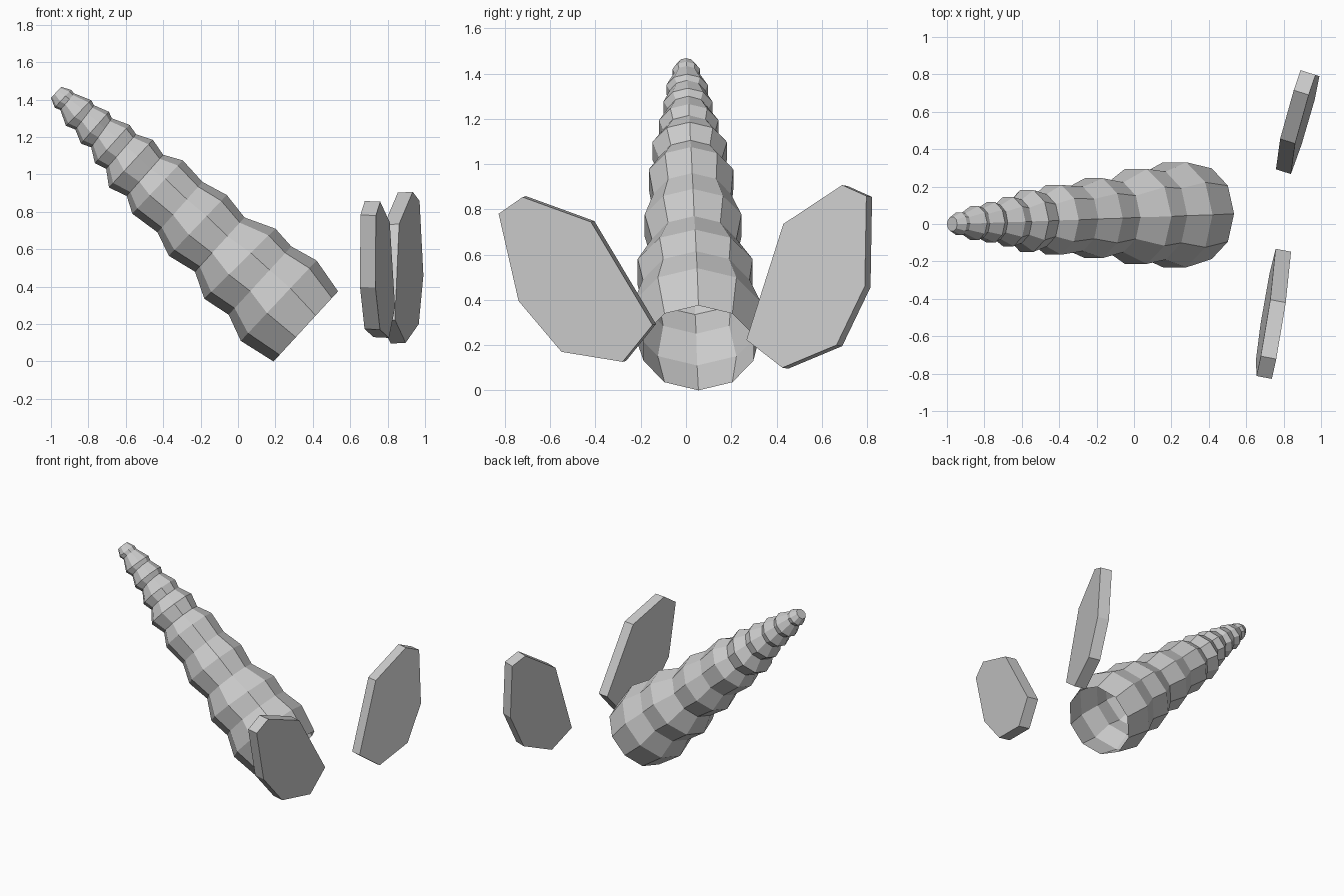
import bpy, bmesh, math
from mathutils import Vector

if "Cube" in bpy.data.objects:
    bpy.data.objects.remove(bpy.data.objects["Cube"])

SIDES = 10


def finish(bm, name):
    bmesh.ops.recalc_face_normals(bm, faces=bm.faces)
    me = bpy.data.meshes.new(name)
    bm.to_mesh(me)
    bm.free()
    ob = bpy.data.objects.new(name, me)
    bpy.context.collection.objects.link(ob)
    return ob


# Ribbed horn: upper and lower (x, z) point of every ring, tip to mouth
rings = [
    (-.945, 1.468, -1.0, 1.41), (-.893, 1.452, -.98, 1.357),
    (-.875, 1.433, -.95, 1.345), (-.785, 1.397, -.92, 1.26),
    (-.77, 1.37, -.87, 1.24), (-.69, 1.335, -.84, 1.165),
    (-.675, 1.30, -.785, 1.145), (-.58, 1.265, -.765, 1.06),
    (-.545, 1.215, -.705, 1.03), (-.455, 1.185, -.69, .93),
    (-.40, 1.105, -.595, .885), (-.295, 1.075, -.565, .79),
    (-.19, .96, -.43, .69), (-.06, .89, -.37, .565),
    (.035, .77, -.23, .48), (.20, .71, -.18, .335),
    (.285, .615, -.05, .25), (.42, .54, .015, .11),
    (.535, .375, .19, 0),
]


def horn():
    bm = bmesh.new()
    loops = []
    for ux, uz, lx, lz in rings:
        cx = (ux + lx) / 2
        c = Vector((cx, .055 * (cx + .97) / 1.33, (uz + lz) / 2))
        u = Vector(((ux - lx) / 2, 0, (uz - lz) / 2))
        v = Vector((0, u.length, 0))
        angles = [2 * math.pi * i / SIDES for i in range(SIDES)]
        loops.append([bm.verts.new(c + u * math.cos(a) + v * math.sin(a)) for a in angles])
    for a, b in zip(loops, loops[1:]):
        for i in range(SIDES):
            j = (i + 1) % SIDES
            bm.faces.new((a[i], a[j], b[j], b[i]))
    bm.faces.new(loops[0])  # closed tip, open mouth
    return finish(bm, "ribbed_horn")


# Slab: (y, z) outline lying on the plane x = a + b*y + c*z, thickened inward
def slab(name, outline, a, b, c, thick=.084):
    bm = bmesh.new()
    n = Vector((1, -b, -c)).normalized()
    pts = [Vector((a + b * y + c * z, y, z)) for y, z in outline]
    outer = [bm.verts.new(p) for p in pts]
    inner = [bm.verts.new(p - n * thick) for p in pts]
    bm.faces.new(outer)
    bm.faces.new(inner[::-1])
    for i in range(len(pts)):
        j = (i + 1) % len(pts)
        bm.faces.new((outer[i], inner[i], inner[j], outer[j]))
    return finish(bm, name)


horn()
slab("back_plate", [(.43, .735), (.69, .907), (.797, .859), (.79, .46),
                    (.665, .20), (.426, .10), (.267, .223)], .767, .317, -.057)
slab("front_plate", [(-.828, .78), (-.722, .854), (-.42, .744), (-.148, .289),
                     (-.28, .126), (-.55, .17), (-.74, .395)], .853, .186, .049)
